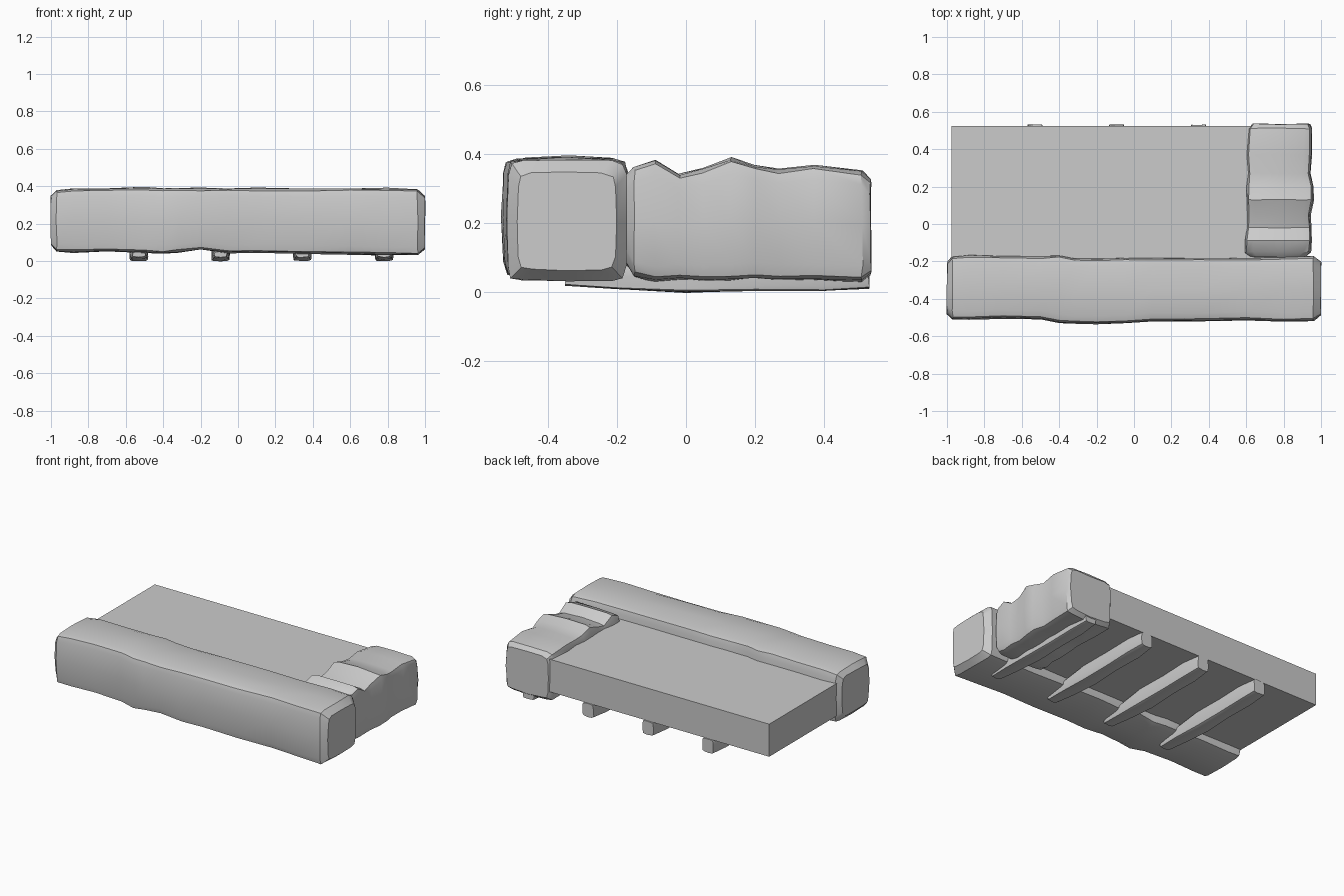
import bpy
import bmesh
import random
from mathutils import Vector

random.seed(4)

default_cube = bpy.data.objects.get("Cube")
if default_cube:
    bpy.data.objects.remove(default_cube, do_unlink=True)


def make_material(name, value):
    mat = bpy.data.materials.new(name)
    mat.use_nodes = True
    colour = (value, value, value, 1)
    mat.diffuse_color = colour
    mat.node_tree.nodes["Principled BSDF"].inputs["Base Color"].default_value = colour
    return mat


stone_grey = make_material("stone grey", 0.6)


def add_object(name, bm, smooth_angle=None):
    bmesh.ops.recalc_face_normals(bm, faces=bm.faces)
    mesh = bpy.data.meshes.new(name)
    bm.to_mesh(mesh)
    bm.free()
    mesh.materials.append(stone_grey)
    obj = bpy.data.objects.new(name, mesh)
    bpy.context.collection.objects.link(obj)
    if smooth_angle:
        bpy.ops.object.select_all(action="DESELECT")
        obj.select_set(True)
        bpy.context.view_layer.objects.active = obj
        bpy.ops.object.shade_smooth_by_angle(angle=smooth_angle)
    return obj


def section(low, high, bottom, top, chamfer, bulge):
    """Outline of a worn rectangular block, as (across, height) pairs."""
    middle, mid_z = (low + high) / 2, (bottom + top) / 2
    soft = chamfer * 0.3
    quarter = [(low, mid_z), (low + bulge, top - chamfer), (low + soft, top - soft),
               (low + chamfer, top - bulge), (middle, top)]
    # Mirror the upper left quarter to the right, then the top half downwards
    upper = quarter + [(low + high - a, z) for a, z in reversed(quarter[:-1])]
    lower = [(a, bottom + top - z) for a, z in reversed(upper[1:-1])]
    return upper + lower


def loft(name, along, stations, chamfer, jitter, smooth_angle):
    """Skin worn sections along x or y; each station is (t, low, high, bottom, top)."""
    bm = bmesh.new()
    rings = []
    for t, low, high, bottom, top in stations:
        ring = []
        for across, z in section(low, high, bottom, top, chamfer, chamfer * 0.1):
            point = Vector((t, across, z) if along == "x" else (across, t, z))
            point += Vector([random.uniform(-jitter, jitter) for _ in range(3)])
            ring.append(bm.verts.new(point))
        rings.append(ring)
    count = len(rings[0])
    for a, b in zip(rings, rings[1:]):
        for i in range(count):
            j = (i + 1) % count
            bm.faces.new((a[i], a[j], b[j], b[i]))
    for ring in (rings[0], rings[-1]):
        bm.faces.new(ring)
    return add_object(name, bm, smooth_angle)


# Flat slab
bm = bmesh.new()
bmesh.ops.create_cube(bm, size=1)
for v in bm.verts:
    v.co = Vector((0.80 if v.co.x > 0 else -0.975,
                   0.525 if v.co.y > 0 else -0.25,
                   0.315 if v.co.z > 0 else 0.10))
add_object("slab", bm)

# Long worn block along the front
front_stations = [
    (-1.00, -0.48, -0.20, 0.08, 0.35),
    (-0.97, -0.51, -0.17, 0.05, 0.38),
    (-0.88, -0.51, -0.165, 0.045, 0.39),
    (-0.70, -0.505, -0.17, 0.05, 0.39),
    (-0.50, -0.51, -0.17, 0.045, 0.395),
    (-0.40, -0.53, -0.165, 0.04, 0.39),
    (-0.32, -0.535, -0.18, 0.045, 0.39),
    (-0.20, -0.535, -0.18, 0.06, 0.39),
    (-0.05, -0.53, -0.18, 0.04, 0.39),
    (0.10, -0.52, -0.18, 0.045, 0.39),
    (0.35, -0.52, -0.18, 0.04, 0.39),
    (0.60, -0.515, -0.18, 0.035, 0.39),
    (0.80, -0.52, -0.175, 0.03, 0.39),
    (0.96, -0.52, -0.17, 0.03, 0.385),
    (1.00, -0.49, -0.20, 0.06, 0.35),
]
loft("front_block", "x", front_stations, 0.045, 0.003, 0.6)

# Shorter, lumpier block along the side
side_stations = [
    (-0.175, 0.61, 0.92, 0.08, 0.34),
    (-0.15, 0.59, 0.945, 0.045, 0.365),
    (-0.09, 0.59, 0.95, 0.03, 0.385),
    (-0.02, 0.60, 0.95, 0.035, 0.345),
    (0.05, 0.60, 0.945, 0.03, 0.36),
    (0.13, 0.60, 0.96, 0.035, 0.39),
    (0.20, 0.60, 0.96, 0.04, 0.37),
    (0.27, 0.605, 0.945, 0.035, 0.36),
    (0.37, 0.60, 0.95, 0.035, 0.37),
    (0.51, 0.61, 0.955, 0.03, 0.355),
    (0.535, 0.63, 0.94, 0.05, 0.33),
]
loft("side_block", "y", side_stations, 0.045, 0.003, 0.6)

# Four rough bearers underneath, narrowing towards the front
slat_profile = [
    (-0.35, 0.035, 0.02, 0.05),
    (-0.20, 0.045, 0.01, 0.08),
    (0.00, 0.05, 0.00, 0.10),
    (0.20, 0.045, 0.005, 0.105),
    (0.40, 0.05, 0.005, 0.105),
    (0.53, 0.04, 0.012, 0.10),
]
for index in range(4):
    x = -0.53 + index * 0.437
    stations = [(y, x - half, x + half, bottom, top)
                for y, half, bottom, top in slat_profile]
    loft(f"bearer_{index + 1}", "y", stations, 0.014, 0.002, 0.5)
